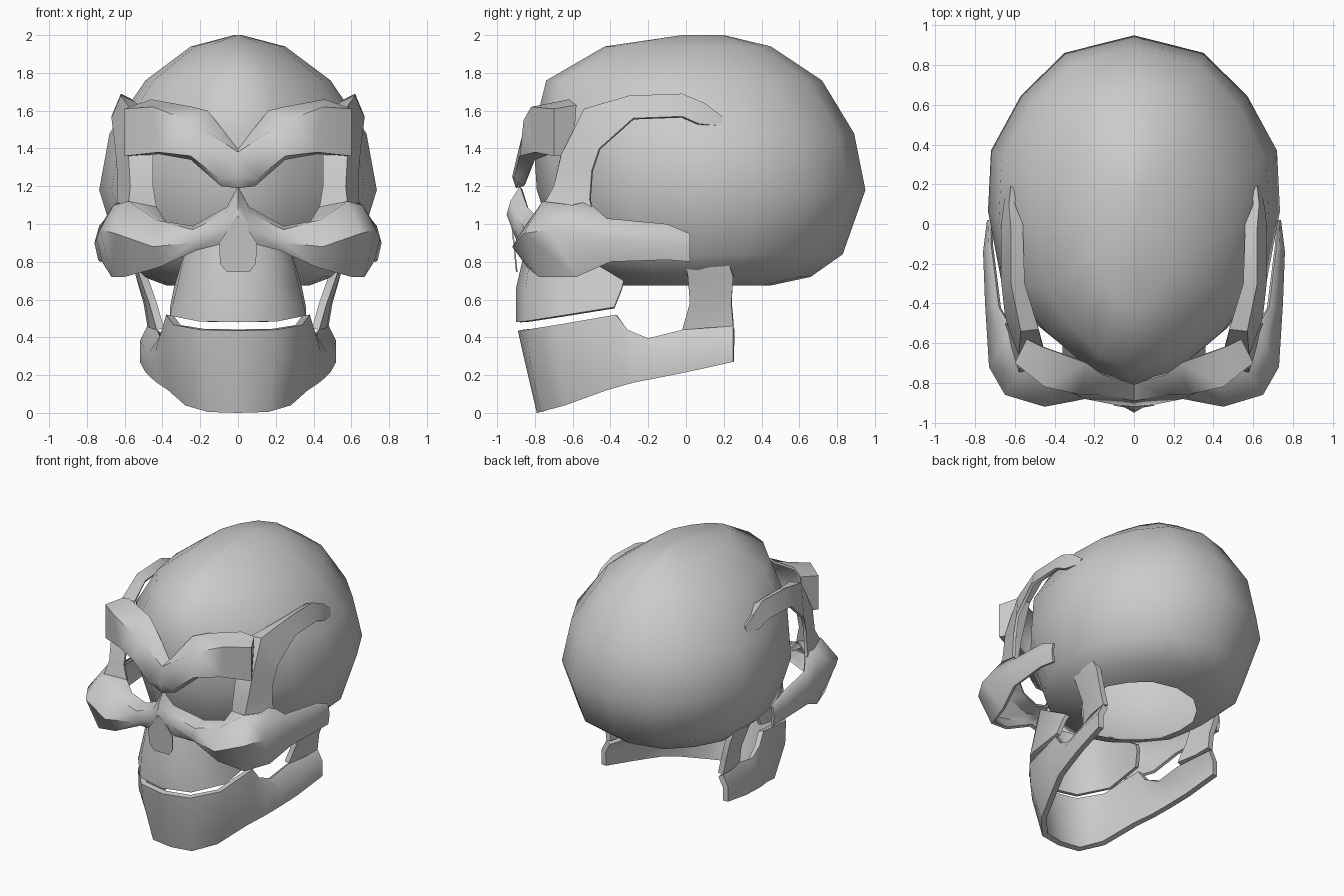
import bpy
import bmesh
import math
from mathutils import Vector

default_cube = bpy.data.objects.get("Cube")
if default_cube:
    bpy.data.objects.remove(default_cube, do_unlink=True)

# One plain bone grey for the whole model
bone = bpy.data.materials.new("bone_grey")
bone.use_nodes = True
bone_colour = (.6, .6, .6, 1)
bone.diffuse_color = bone_colour
bone.node_tree.nodes["Principled BSDF"].inputs["Base Color"].default_value = bone_colour

SKULL_CENTRE = Vector((0, 0, .9))


def finish(name, mesh_builder, modifiers=(), crease_angle=50):
    """Turn a bmesh into an object, apply its modifiers and shade it smooth."""
    mesh = bpy.data.meshes.new(name)
    mesh_builder.to_mesh(mesh)
    mesh_builder.free()
    mesh.materials.append(bone)
    part = bpy.data.objects.new(name, mesh)
    bpy.context.collection.objects.link(part)
    bpy.ops.object.select_all(action="DESELECT")
    bpy.context.view_layer.objects.active = part
    part.select_set(True)
    for kind, settings in modifiers:
        modifier = part.modifiers.new(kind.title(), kind)
        for key, value in settings.items():
            setattr(modifier, key, value)
        bpy.ops.object.modifier_apply(modifier=modifier.name)
    bpy.ops.object.shade_smooth_by_angle(angle=math.radians(crease_angle))
    return part


def skin_rows(builder, rows, closed=False):
    """Bridge neighbouring rows of points with quads."""
    loops = [[builder.verts.new(point) for point in row] for row in rows]
    for first, second in zip(loops, loops[1:]):
        count = len(first)
        for i in range(count if closed else count - 1):
            j = (i + 1) % count
            builder.faces.new((first[i], first[j], second[j], second[i]))
    return loops


def face_outward(builder):
    """Flip a sheet as a whole if it mostly faces the middle of the skull."""
    builder.normal_update()
    facing = sum(face.normal.dot(face.calc_center_median() - SKULL_CENTRE) * face.calc_area()
                 for face in builder.faces)
    if facing < 0:
        bmesh.ops.reverse_faces(builder, faces=builder.faces[:])


def bone_sheet(name, stations, thickness, cap_end=False):
    """Loft a half sheet along its stations, mirror it and give it thickness."""
    builder = bmesh.new()
    loops = skin_rows(builder, stations)
    if cap_end:
        builder.faces.new(loops[-1])
        bmesh.ops.recalc_face_normals(builder, faces=builder.faces[:])
    face_outward(builder)
    return finish(name, builder, [
        ("MIRROR", {"use_clip": True, "merge_threshold": .002}),
        ("SOLIDIFY", {"thickness": thickness, "offset": -1}),
    ])


# Cranium: one egg-shaped outline scaled at each height, open underneath
half_outline = [(0, .95), (.35, .86), (.57, .64), (.72, .36), (.735, .05),
                (.67, -.3), (.48, -.54), (.25, -.73), (0, -.82)]
outline = half_outline + [(-x, y) for x, y in half_outline[-2:0:-1]]
# height, half width, front, back
cranium_levels = [(.675, .38, -.38, .45), (.72, .5, -.52, .66), (.84, .63, -.68, .83),
                  (1.18, .735, -.79, .95), (1.48, .68, -.81, .89), (1.76, .49, -.74, .72),
                  (1.94, .25, -.43, .45), (2, .02, -.02, .2)]


def cranium_ring(height, half_width, front, back):
    outline_back, outline_front = half_outline[0][1], half_outline[-1][1]
    wide = max(x for x, y in half_outline)
    stretch = (back - front) / (outline_back - outline_front)
    return [(x / wide * half_width, front + (y - outline_front) * stretch, height)
            for x, y in outline]


builder = bmesh.new()
rings = skin_rows(builder, [cranium_ring(*level) for level in cranium_levels], closed=True)
builder.faces.new(rings[-1])
bmesh.ops.recalc_face_normals(builder, faces=builder.faces[:])
face_outward(builder)
finish("cranium", builder, crease_angle=60)

# Brow ridge: V-shaped bar, stations run from the middle outward
bone_sheet("brow_ridge", [
    [(0, -.8, 1.4), (0, -.89, 1.38), (0, -.92, 1.25), (0, -.9, 1.19)],
    [(.16, -.76, 1.6), (.18, -.86, 1.5), (.1, -.91, 1.24), (.09, -.86, 1.2)],
    [(.24, -.7, 1.62), (.27, -.86, 1.55), (.25, -.88, 1.36), (.25, -.8, 1.34)],
    [(.46, -.62, 1.66), (.45, -.82, 1.62), (.42, -.8, 1.38), (.42, -.72, 1.37)],
    [(.54, -.58, 1.63), (.6, -.7, 1.61), (.6, -.7, 1.36), (.54, -.6, 1.36)],
], .015, cap_end=True)

# Temple: ridge along the side of the head, turning down beside the eye
bone_sheet("temple_ridge", [
    [(.59, .19, 1.56), (.62, .19, 1.57), (.64, .19, 1.52)],
    [(.6, .1, 1.61), (.63, .1, 1.64), (.66, .07, 1.53)],
    [(.56, 0, 1.66), (.62, -.02, 1.69), (.67, -.02, 1.57)],
    [(.55, -.3, 1.65), (.62, -.3, 1.68), (.67, -.28, 1.56)],
    [(.48, -.53, 1.6), (.57, -.54, 1.61), (.65, -.46, 1.4)],
    [(.45, -.66, 1.38), (.58, -.66, 1.37), (.64, -.5, 1.28)],
    [(.45, -.7, 1.2), (.57, -.7, 1.2), (.64, -.51, 1.13)],
    [(.43, -.69, 1.08), (.58, -.75, 1.11), (.65, -.5, 1.09)],
], .02)

# Cheek: from the nose under the eye and back along the side arch
bone_sheet("cheekbone", [
    [(0, -.88, 1.2), (0, -.93, 1.12), (0, -.95, 1.05), (0, -.94, 1.04)],
    [(.06, -.84, 1.09), (.07, -.9, 1.05), (.07, -.91, .97), (.1, -.89, .89)],
    [(.24, -.74, .99), (.24, -.85, .97), (.24, -.88, .9), (.22, -.83, .86)],
    [(.38, -.7, 1.01), (.43, -.83, 1.02), (.45, -.92, .88), (.42, -.84, .77)],
    [(.43, -.69, 1.09), (.58, -.76, 1.12), (.65, -.86, .95), (.6, -.78, .72)],
    [(.62, -.52, 1.12), (.66, -.6, 1.1), (.73, -.72, .97), (.67, -.58, .72)],
    [(.68, -.42, 1.03), (.71, -.42, 1.02), (.75, -.4, .92), (.72, -.4, .8)],
    [(.72, -.1, 1), (.735, -.1, .99), (.76, -.14, .9), (.74, -.1, .81)],
    [(.72, .02, .95), (.73, .02, .94), (.74, .02, .88), (.73, .02, .8)],
], .02)

# Nose opening: thin tilted plate under the tip of the nose
builder = bmesh.new()
half_nose = [(0, 1.05), (.1, .9), (.095, .79), (.06, .745)]
nose_outline = half_nose + [(-x, z) for x, z in half_nose[:0:-1]]
builder.faces.new([builder.verts.new((x, -.9 - (z - .745) * .1, z)) for x, z in nose_outline])
face_outward(builder)
finish("nose_opening", builder, [("SOLIDIFY", {"thickness": .008})])

# Upper jaw: curved sheet below the cheeks
bone_sheet("upper_jaw", [
    [(0, -.84, .92), (0, -.9, .66), (0, -.9, .48)],
    [(.17, -.81, .92), (.2, -.85, .66), (.21, -.85, .485)],
    [(.27, -.66, .9), (.32, -.66, .68), (.36, -.66, .515)],
    [(.32, -.33, .7), (.34, -.34, .66), (.36, -.38, .56)],
], .03)

# Lower jaw: curved band from the chin to the rear corners
bone_sheet("lower_jaw", [
    [(0, -.89, .435), (0, -.86, .3), (0, -.79, 0)],
    [(.2, -.85, .44), (.2, -.83, .3), (.16, -.77, .005)],
    [(.34, -.69, .465), (.34, -.68, .3), (.28, -.64, .04)],
    [(.38, -.37, .52), (.4, -.4, .34), (.37, -.42, .12)],
    [(.39, -.31, .44), (.44, -.28, .32), (.43, -.28, .16)],
    [(.41, -.2, .395), (.47, -.16, .32), (.46, -.15, .185)],
    [(.43, -.02, .44), (.5, .02, .35), (.49, 0, .215)],
    [(.48, .25, .46), (.52, .25, .38), (.52, .25, .27)],
], .04)

# Jaw branch: upright plate rising to the side of the skull
bone_sheet("jaw_branch", [
    [(.43, -.02, .44), (.47, .12, .45), (.48, .25, .46)],
    [(.47, .02, .58), (.49, .12, .58), (.5, .24, .58)],
    [(.52, .01, .72), (.54, .12, .72), (.54, .25, .72)],
    [(.54, 0, .78), (.555, .12, .785), (.555, .23, .78)],
], .04)
